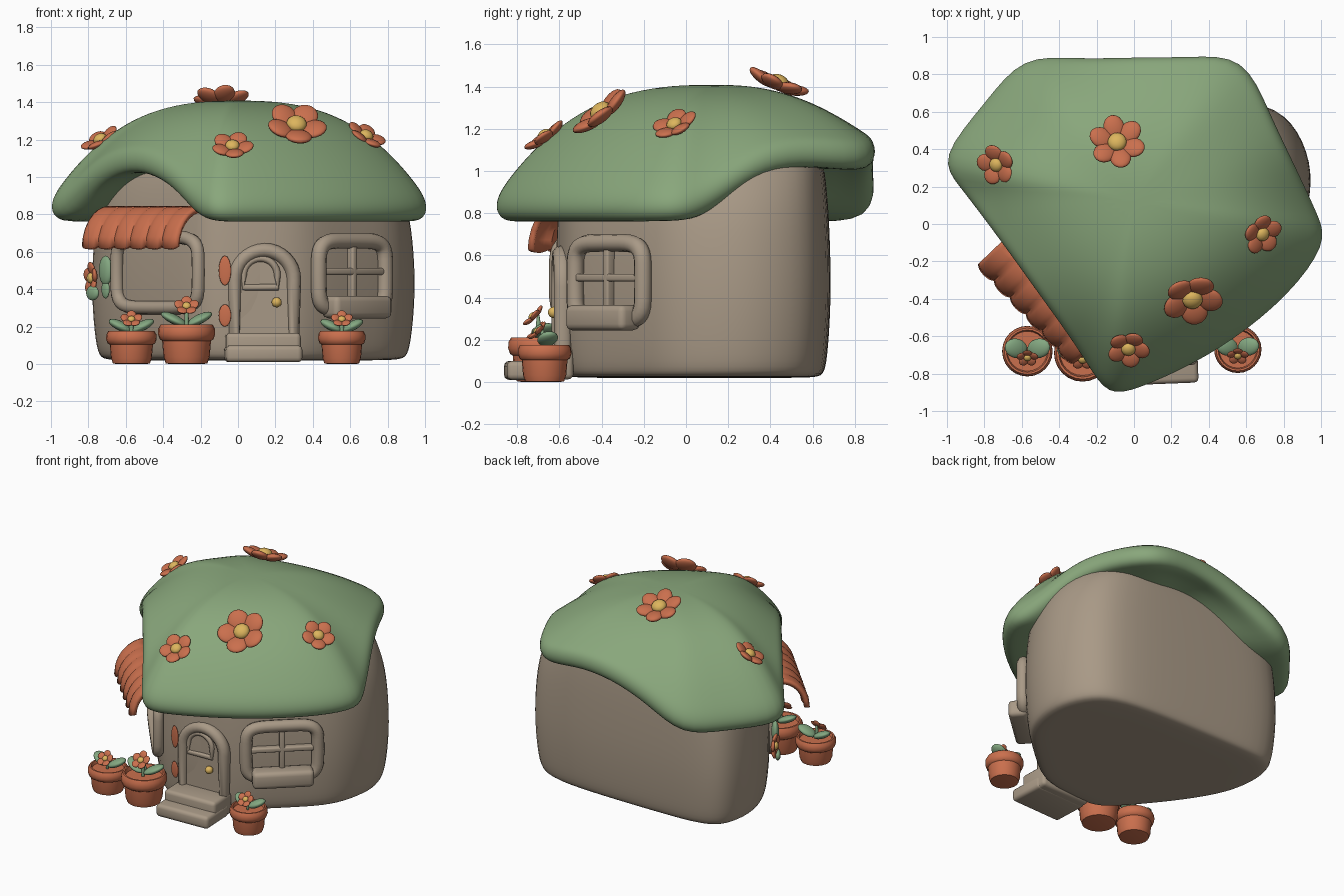
import bpy, bmesh, math
from math import sin, cos, pi
from mathutils import Vector, Matrix

cube = bpy.data.objects.get("Cube")
if cube:
    bpy.data.objects.remove(cube)


def material(name, rgb):
    m = bpy.data.materials.new(name)
    m.use_nodes = True
    m.diffuse_color = (*rgb, 1)
    m.node_tree.nodes["Principled BSDF"].inputs["Base Color"].default_value = (*rgb, 1)
    return m


GREEN = material("roof green", (.25, .385, .2))
CLAY = material("wall clay", (.395, .32, .24))
ORANGE = material("terracotta", (.59, .16, .075))
YELLOW = material("golden yellow", (.72, .46, .11))
LEAF = material("leaf green", (.23, .39, .22))


def add(name, bm, mat, matrix=Matrix(), subsurf=0, bevel=0):
    """Turn a bmesh into a smooth-shaded object."""
    bmesh.ops.recalc_face_normals(bm, faces=bm.faces)
    me = bpy.data.meshes.new(name)
    bm.to_mesh(me)
    bm.free()
    me.materials.append(mat)
    for p in me.polygons:
        p.use_smooth = True
    ob = bpy.data.objects.new(name, me)
    ob.matrix_world = matrix
    bpy.context.collection.objects.link(ob)
    if bevel:
        mod = ob.modifiers.new("bevel", 'BEVEL')
        mod.width, mod.segments = bevel, 3
    if subsurf:
        mod = ob.modifiers.new("subsurf", 'SUBSURF')
        mod.levels = mod.render_levels = subsurf
    elif not bevel:
        me.set_sharp_from_angle(angle=math.radians(50))
    return ob


def loft(name, rings, mat, matrix=Matrix(), subsurf=0, caps=True, wrap=False):
    """Skin closed rings that all have the same number of points."""
    bm = bmesh.new()
    loops = [[bm.verts.new(p) for p in ring] for ring in rings]
    n = len(loops[0])
    for a, b in zip(loops, loops[1:] + loops[:1] if wrap else loops[1:]):
        for i in range(n):
            j = (i + 1) % n
            bm.faces.new((a[i], a[j], b[j], b[i]))
    if caps and not wrap:
        bm.faces.new(loops[0])
        bm.faces.new(loops[-1])
    return add(name, bm, mat, matrix, subsurf)


def facing(loc, normal):
    """Local x runs sideways, y up the surface, z outward."""
    z = Vector(normal).normalized()
    up = Vector((0, 0, 1)) if abs(z.z) < .95 else Vector((0, 1, 0))
    x = up.cross(z).normalized()
    return Matrix.Translation(loc) @ Matrix((x, z.cross(x), z)).transposed().to_4x4()


def blob(name, mat, matrix, loc, scale, turn=Matrix()):
    bm = bmesh.new()
    bmesh.ops.create_uvsphere(bm, u_segments=16, v_segments=10, radius=1)
    return add(name, bm, mat, matrix @ Matrix.Translation(loc) @ turn @ Matrix.Diagonal((*scale, 1)))


def box(name, mat, matrix, loc, size, bevel=.02):
    bm = bmesh.new()
    bmesh.ops.create_cube(bm, size=1)
    bmesh.ops.scale(bm, vec=size, verts=bm.verts)
    bmesh.ops.translate(bm, vec=loc, verts=bm.verts)
    return add(name, bm, mat, matrix, bevel=bevel)


def frame(name, outline, radius, matrix, depth=1.0):
    """Rounded moulding that follows a closed outline in local xy."""
    n, rings = len(outline), []
    for i, p in enumerate(outline):
        t = (Vector(outline[(i + 1) % n]) - Vector(outline[i - 1])).normalized()
        side = Vector((t.y, -t.x))
        rings.append([(p[0] + side.x * radius * cos(a), p[1] + side.y * radius * cos(a),
                       radius * depth * sin(a)) for a in [k * pi / 5 for k in range(10)]])
    return loft(name, rings, CLAY, matrix, wrap=True)


def rounded(w, h, n=40):
    power = lambda v: math.copysign(abs(v) ** .4, v)
    return [(w * power(cos(2 * pi * i / n)), h * power(sin(2 * pi * i / n))) for i in range(n)]


def arch(w, bottom, spring):
    top = [(w * cos(pi * i / 16), spring + w * sin(pi * i / 16)) for i in range(17)]
    return top + [(-w, bottom), (w, bottom)]


def flower(name, loc, normal, size, petals=5, spin=0):
    m = facing(loc, normal)
    width = size * (.45 if petals == 5 else .38)
    for k in range(petals):
        turn = Matrix.Rotation(2 * pi * k / petals + pi / 2 + spin, 4, 'Z')
        tilt = Matrix.Rotation(-.3, 4, 'Y')
        blob(f"{name}_petal_{k}", ORANGE, m @ turn, (size * .58, 0, size * .1),
             (size * .46, width, size * .17), tilt)
    blob(f"{name}_centre", YELLOW, m, (0, 0, size * .16), (size * .34, size * .34, size * .24))


# Walls: rounded footprint swelling at mid height, leaning in under the roof
foot = [(-.75, .12), (-.6, -.13), (-.41, -.37), (-.22, -.59), (-.08, -.63), (.12, -.61), (.34, -.57),
        (.5, -.45), (.7, -.27), (.88, -.1), (.95, .12), (.96, .33), (.86, .56), (.67, .67),
        (.2, .69), (-.3, .69), (-.64, .68), (-.77, .58), (-.8, .35)]
levels = [(.6, .6, .02), (.9, .9, .02), (.95, .95, .04), (.975, .975, .15), (1, 1, .42), (.975, .985, .75),
          (.92, .965, .92), (.83, .94, 1.06), (.68, .82, 1.13)]
loft("walls", [[(.05 + (x - .05) * sx, .05 + (y - .05) * sy, z) for x, y in foot] for sx, sy, z in levels],
     CLAY, subsurf=2)

# Roof: domed sheet whose eaves lift over two gables
eave = [(-1.05, .35, .77), (-.93, .2, .8), (-.8, .03, .95), (-.66, -.16, 1.03), (-.51, -.37, 1.04),
        (-.35, -.59, .95), (-.24, -.76, .81), (-.14, -.92, .77), (.02, -.88, .77), (.25, -.78, .77),
        (.52, -.63, .77), (.83, -.38, .77), (1.035, -.1, .77), (.985, .04, .78), (.92, .18, .86), (.83, .37, 1),
        (.72, .6, 1.04), (.59, .905, 1), (.3, .89, 1.05), (0, .89, 1.03), (-.3, .88, .92),
        (-.6, .905, .77), (-.79, .65, .77)]
cx, cy, peak = 0, .13, 1.41


def roof_ring(r, dz=None):
    ring = []
    for x, y, z in eave:
        rim = (z + .11) * r + .95 * (1 - r)
        h = z + dz if dz is not None else rim + (peak - rim) * (1 - r ** 2.8)
        ring.append((cx + (x - cx) * r, cy + (y - cy) * r, h))
    return ring


loft("roof", [roof_ring(.7, .01), roof_ring(.88, -.01), roof_ring(.975, -.01), roof_ring(1.01, .05)]
     + [roof_ring(r) for r in (.99, .93, .82, .66, .48, .28, .1)], GREEN, subsurf=2)

# Roof flowers
for k, (loc, normal, size, petals) in enumerate([
        ((-.73, .32, 1.19), (-.45, -.25, .8), .11, 5), ((-.09, .43, 1.4), (0, .36, .9), .15, 6),
        ((.68, -.05, 1.21), (.45, -.35, .78), .11, 5), ((.31, -.39, 1.265), (.13, -.63, .76), .16, 5),
        ((-.03, -.66, 1.155), (0, -.58, .8), .112, 5)]):
    flower(f"roof_flower_{k}", loc, normal, size, petals, spin=.2 * k)

# Corner window with bars and a thick sill
win = facing((.61, -.365, .475), (.67, -.74, 0))
frame("corner_window_frame", rounded(.24, .185), .042, win)
box("corner_window_upright", CLAY, win, (0, 0, 0), (.035, .36, .05), .01)
box("corner_window_crossbar", CLAY, win, (0, .02, 0), (.44, .035, .05), .01)
box("corner_window_sill", CLAY, win, (0, -.17, .04), (.41, .12, .13), .03)

# Shop window under the awning
shop = facing((-.43, -.34, .49), (-.78, -.62, 0))
frame("shop_window_frame", rounded(.35, .19), .036, shop)

# Awning: scalloped strips curling down from the wall
bm = bmesh.new()
strips, sub, rows, grid = 6, 6, 7, []
for i in range(strips * sub + 1):
    u = i / (strips * sub)
    puff = abs(sin(pi * u * strips)) ** .6 * .018
    col = []
    for j in range(rows + 1):
        a = j / rows * pi / 2 * .95
        col.append(bm.verts.new(((u - .5) * .74, (cos(a) - 1) * .23 - puff * (j == rows),
                                 sin(a) * .2 + puff)))
    grid.append(col)
for a, b in zip(grid, grid[1:]):
    for j in range(rows):
        bm.faces.new((a[j], b[j], b[j + 1], a[j + 1]))
awning = add("awning", bm, ORANGE, facing((-.435, -.345, .845), (-.72, -.69, 0)))
mod = awning.modifiers.new("thickness", 'SOLIDIFY')
mod.thickness, mod.offset = .03, -1

# Arched door with frame, small window and knob
door = facing((.14, -.59, 0), (.04, -1, 0))
loft("door", [[(x, y, z) for x, y in arch(.15, .15, .45)] for z in (-.05, .012)], CLAY, door)
frame("door_frame", arch(.158, .13, .45), .04, door, 1.1)
frame("door_window_frame", arch(.09, .41, .475), .018, door @ Matrix.Translation((-.02, 0, .012)))
blob("door_knob", YELLOW, door, (.065, .33, .04), (.027, .027, .027))
for k, (z, tall) in enumerate(((.5, .08), (.26, .06))):
    blob(f"door_patch_{k}", ORANGE, facing((-.07, -.627, z), (-.2, -1, 0)), (0, 0, 0), (.034, tall, .008))

# Front steps
box("lower_step", CLAY, door, (-.01, .055, .13), (.41, .09, .27), .025)
box("upper_step", CLAY, door, (-.01, .09, .06), (.4, .155, .22), .025)

# Flower pots with two broad leaves and a bloom
profile = [(.6, 0), (.76, .02), (.84, .18), (.89, .58), (.98, .62), (1.04, .74), (1.03, .88), (.95, .98),
           (.87, .98), (.82, .86)]
for k, (x, y, r, h, bloom) in enumerate([(-.57, -.68, .13, .18, .235), (-.275, -.69, .147, .215, .305),
                                         (.555, -.67, .122, .18, .235)]):
    loft(f"pot_{k}", [[(x + r * s * cos(a), y + r * s * sin(a), h * t)
                       for a in [2 * pi * i / 24 for i in range(24)]] for s, t in profile], ORANGE)
    base = Matrix.Translation((x, y, h))
    for n, angle in enumerate((.25, pi - .25)):
        turn = Matrix.Rotation(angle, 4, 'Z')
        blob(f"pot_{k}_leaf_{n}", LEAF, base @ turn, (r * .48, 0, .025), (r * .52, r * .4, .025),
             Matrix.Rotation(-.45, 4, 'Y'))
    blob(f"pot_{k}_stem", LEAF, base, (0, -.01, .02), (.012, .012, bloom - h))
    flower(f"pot_{k}_bloom", (x, y - .03, bloom), (0, -.7, .7), .066 if k == 1 else .058)

# Climbing plant on the side wall
flower("wall_flower", (-.775, .1, .46), (-.93, -.35, 0), .085)
wall = facing((-.7, -.01, .47), (-.78, -.62, 0))
blob("wall_leaf_upper", LEAF, wall, (0, .03, .01), (.05, .08, .025))
blob("wall_leaf_lower", LEAF, wall, (0, -.07, .01), (.03, .05, .015))
blob("wall_leaf_side", LEAF, wall, (-.1, -.09, .02), (.05, .04, .02))
